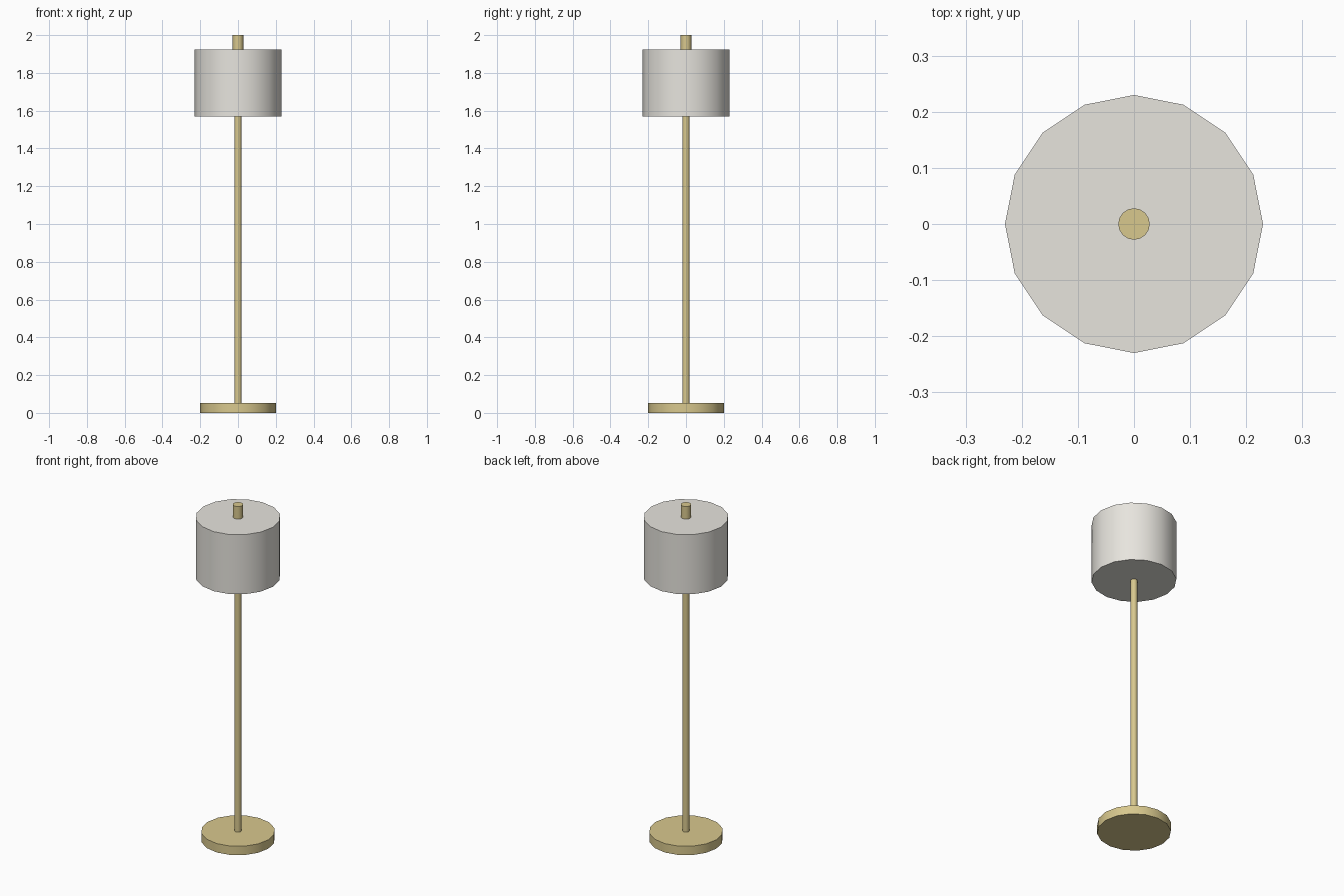
import bpy
import math

if "Cube" in bpy.data.objects:
    bpy.data.objects.remove(bpy.data.objects["Cube"])


def material(name, color):
    mat = bpy.data.materials.new(name)
    mat.diffuse_color = (*color, 1.0)
    mat.use_nodes = True
    mat.node_tree.nodes["Principled BSDF"].inputs["Base Color"].default_value = mat.diffuse_color
    return mat


brass = material("brass", (0.69, 0.58, 0.27))
fabric = material("off_white_fabric", (0.80, 0.78, 0.73))


def cylinder(name, radius, z0, z1, mat, sides=16):
    bpy.ops.mesh.primitive_cylinder_add(
        vertices=sides, radius=radius, depth=z1 - z0,
        location=(0, 0, (z0 + z1) / 2))
    obj = bpy.context.object
    obj.name = name
    obj.data.materials.append(mat)
    bpy.ops.object.shade_smooth_by_angle(angle=math.radians(35))
    return obj


# Round foot, slim pole, drum shade and top finial
cylinder("base", 0.20, 0.0, 0.053, brass)
cylinder("pole", 0.0185, 0.053, 1.57, brass)
cylinder("shade", 0.23, 1.57, 1.925, fabric)
cylinder("finial", 0.028, 1.925, 2.0, brass)
